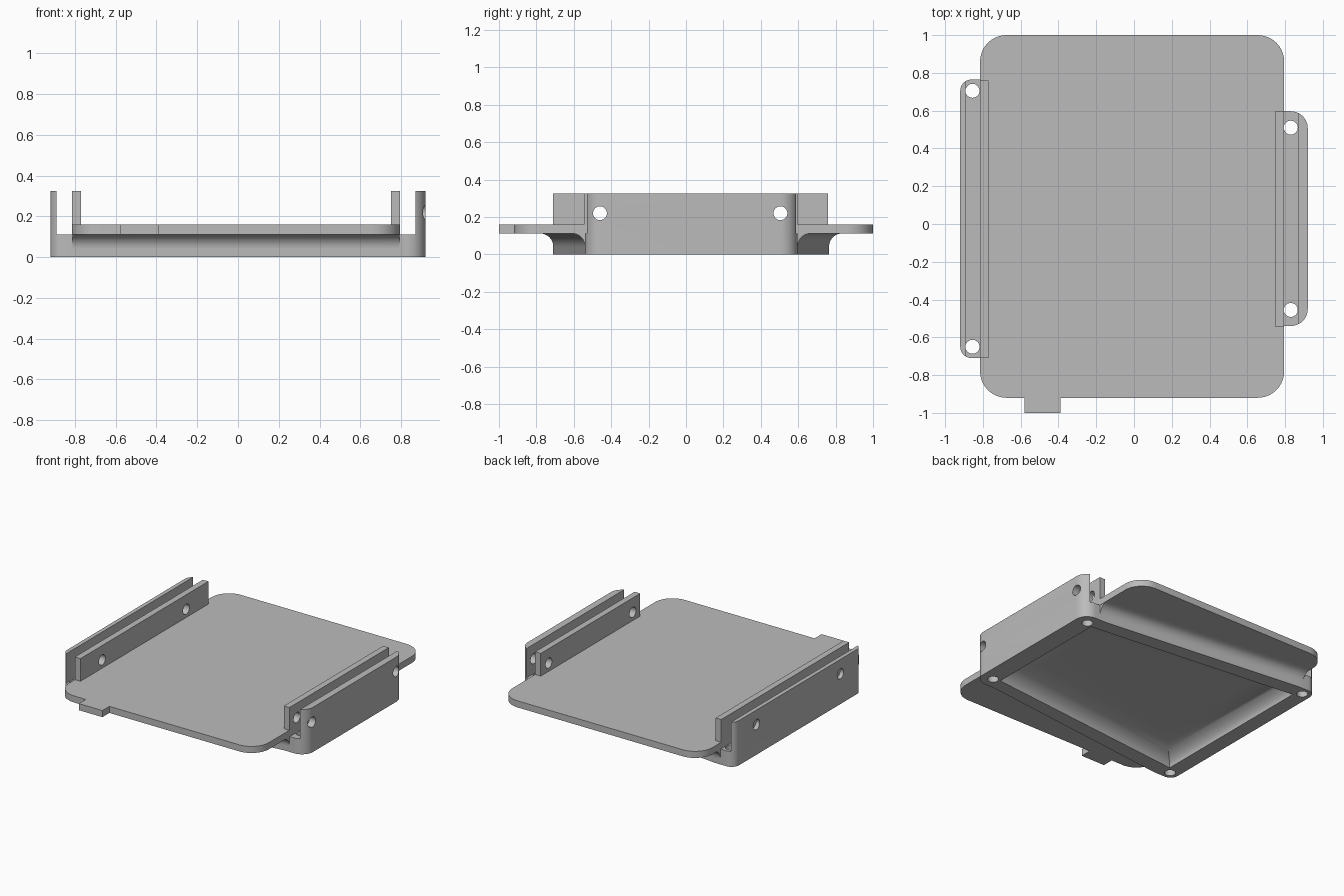
import bpy
import bmesh
import math
from mathutils import Vector, Matrix

old = bpy.data.objects.get("Cube")
if old:
    bpy.data.objects.remove(old, do_unlink=True)

grey = bpy.data.materials.new("plain grey")
grey.use_nodes = True
COLOR = (0.5, 0.5, 0.5, 1)
grey.diffuse_color = COLOR
grey.node_tree.nodes["Principled BSDF"].inputs["Base Color"].default_value = COLOR


def finish(bm, name):
    bmesh.ops.recalc_face_normals(bm, faces=bm.faces)
    mesh = bpy.data.meshes.new(name)
    bm.to_mesh(mesh)
    bm.free()
    mesh.materials.append(grey)
    obj = bpy.data.objects.new(name, mesh)
    bpy.context.collection.objects.link(obj)
    return obj


def loft(name, loops):
    """Skin equal-length loops of points and cap both ends."""
    bm = bmesh.new()
    rings = [[bm.verts.new(p) for p in loop] for loop in loops]
    n = len(rings[0])
    for a, b in zip(rings, rings[1:]):
        for i in range(n):
            j = (i + 1) % n
            bm.faces.new((a[i], a[j], b[j], b[i]))
    bm.faces.new(rings[0])
    bm.faces.new(rings[-1])
    return finish(bm, name)


def rounded(points, steps=10):
    """Outline from (x, y, radius) corners."""
    out = []
    for i, (x, y, r) in enumerate(points):
        p = Vector((x, y))
        if r == 0:
            out.append(p)
            continue
        a = (Vector(points[i - 1][:2]) - p).normalized()
        b = (Vector(points[(i + 1) % len(points)][:2]) - p).normalized()
        centre = p + (a + b) * r
        for k in range(steps + 1):
            t = k / steps * math.pi / 2
            out.append(centre - b * r * math.cos(t) - a * r * math.sin(t))
    return out


def extrude(name, outline, z0, z1):
    return loft(name, [[(p[0], p[1], z) for p in outline] for z in (z0, z1)])


def box(name, x0, x1, y0, y1, z0, z1):
    return extrude(name, [(x0, y0), (x1, y0), (x1, y1), (x0, y1)], z0, z1)


def hole(centre, axis):
    bm = bmesh.new()
    bmesh.ops.create_cone(bm, cap_ends=True, segments=32, radius1=HOLE, radius2=HOLE, depth=3)
    turn = Matrix.Rotation(math.pi / 2, 4, "Y") if axis == "X" else Matrix()
    bm.transform(Matrix.Translation(centre) @ turn)
    return finish(bm, "hole_cutter")


def cut(obj, cutters):
    bpy.context.view_layer.objects.active = obj
    for c in cutters:
        c.hide_render = True
        mod = obj.modifiers.new("cut", "BOOLEAN")
        mod.operation = "DIFFERENCE"
        mod.solver = "EXACT"
        mod.object = c
        bpy.ops.object.modifier_apply(modifier=mod.name)
        bpy.data.objects.remove(c, do_unlink=True)


HOLE = 0.037
SHELF = 0.112
TOP = 0.325
R0, R1 = -0.71, 0.765     # long side, front and back
L0, L1 = -0.54, 0.597     # short side, front and back


def pin_holes():
    return [hole((0, y, 0.22), "X") for y in (-0.46, 0.505)]


# Tapered base with the two outer walls
outline = rounded([
    (-0.92, R0, 0.06), (-0.77, R0, 0), (0.75, L0, 0), (0.92, L0, 0.09),
    (0.92, L1, 0.09), (0.75, L1, 0), (-0.77, R1, 0), (-0.92, R1, 0.06)])
base = extrude("base_frame", outline, 0, TOP)
channel = box("channel_cutter", -0.89, 0.87, -1.2, 1.2, SHELF, 1)

# Coved recess under the base
opening = [(-0.81, -0.60), (0.78, -0.44), (0.78, 0.49), (-0.81, 0.66)]


def inset(d, z):
    return [(x - math.copysign(d, x), y - math.copysign(d, y), z) for x, y in opening]


angles = [k / 12 * math.pi / 2 for k in range(13)]
recess = loft("recess_cutter", [inset(0, -0.05)] + [
    inset(0.2 * (1 - math.cos(t)), 0.105 * math.sin(t)) for t in angles])
screws = [hole((x, y, 0), "Z") for x, y in
          ((-0.855, 0.705), (-0.855, -0.65), (0.83, 0.51), (0.83, -0.455))]
cut(base, [channel, recess] + screws + pin_holes())

# Top plate with front tab
extrude("top_plate", rounded([
    (-0.815, -0.92, 0.14), (-0.58, -0.92, 0), (-0.58, -1, 0), (-0.39, -1, 0),
    (-0.39, -0.92, 0), (0.795, -0.92, 0.14), (0.795, 1, 0.14), (-0.815, 1, 0.14)]),
    SHELF, 0.16)

# Inner walls
for name, x, y0, y1 in (("right_inner_wall", -0.815, R0, 0.76),
                        ("left_inner_wall", 0.75, L0 - 0.005, L1)):
    cut(box(name, x, x + 0.045, y0, y1, 0.155, TOP), pin_holes())

# Coved supports joining the base to the plate
COVE = 0.07
profile = [(COVE * (1 - math.cos(t)), SHELF - COVE + COVE * math.sin(t)) for t in angles]
profile += [(-0.02, SHELF), (-0.02, SHELF - COVE)]
for name, side, ya, yb in (("front_cove", -1, R0, L0), ("back_cove", 1, R1, L1)):
    path = [(-0.812, ya), (-0.77, ya), (0.75, yb), (0.792, yb)]
    loft(name, [[(x, y + side * d, z) for d, z in profile] for x, y in path])

# Smooth shading on curved faces
for obj in bpy.context.scene.objects:
    obj.select_set(obj.type == "MESH")
bpy.context.view_layer.objects.active = base
bpy.ops.object.shade_smooth_by_angle(angle=math.radians(30))
